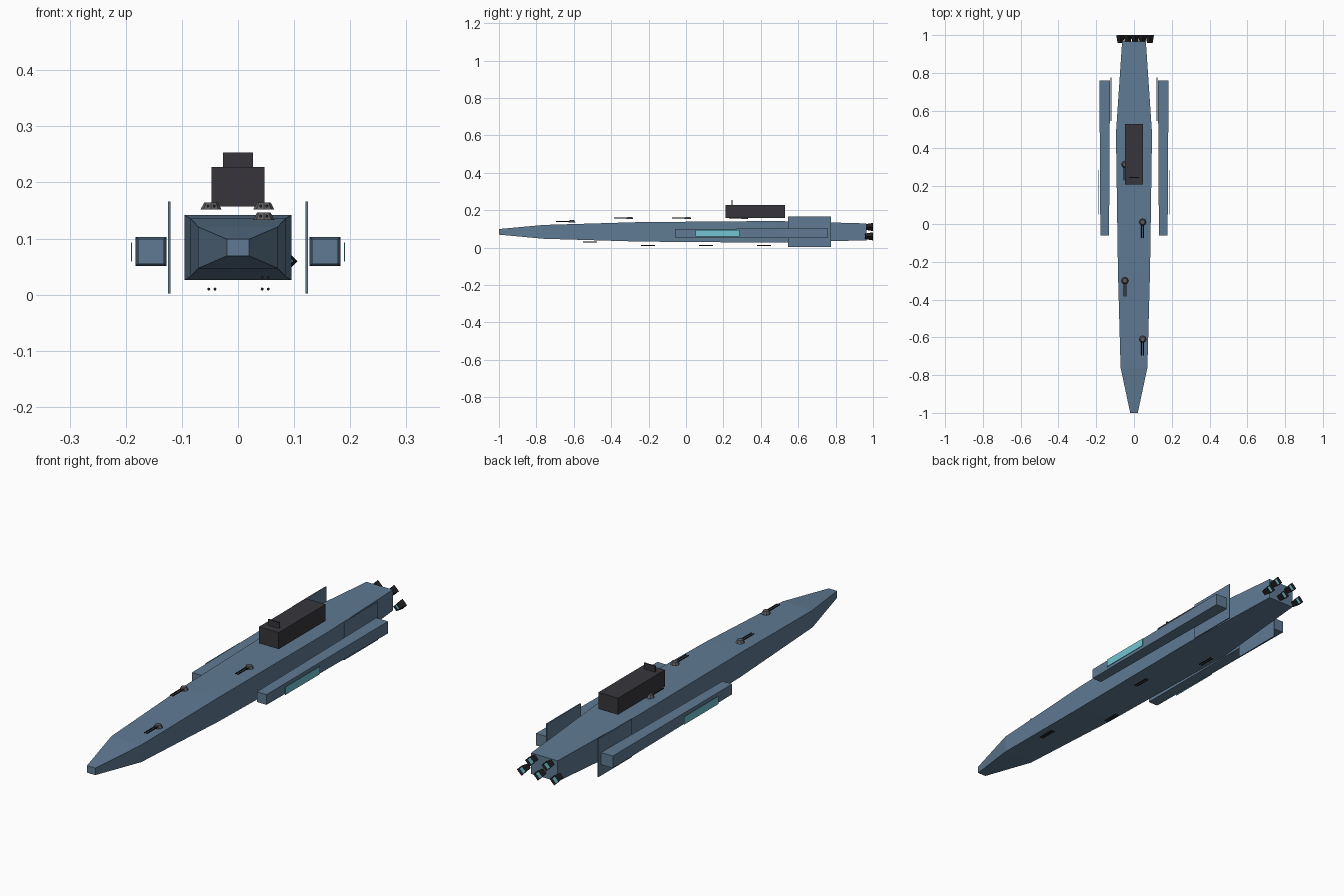
import bpy, bmesh, math
from mathutils import Matrix, Vector

cube = bpy.data.objects.get("Cube")
if cube:
    bpy.data.objects.remove(cube)


def material(name, rgb):
    m = bpy.data.materials.new(name)
    m.use_nodes = True
    m.diffuse_color = (*rgb, 1)
    m.node_tree.nodes["Principled BSDF"].inputs["Base Color"].default_value = (*rgb, 1)
    return m


BLUE = material("steel blue", (0.115, 0.195, 0.29))
DARK = material("charcoal", (0.038, 0.036, 0.043))
CYAN = material("cyan glow", (0.17, 0.55, 0.65))
BLACK = material("gun black", (0.014, 0.014, 0.016))
GREY = material("turret grey", (0.11, 0.11, 0.12))


def finish(name, bm, mat):
    bmesh.ops.recalc_face_normals(bm, faces=bm.faces)
    mesh = bpy.data.meshes.new(name)
    bm.to_mesh(mesh)
    bm.free()
    mesh.materials.append(mat)
    ob = bpy.data.objects.new(name, mesh)
    bpy.context.collection.objects.link(ob)
    return ob


def loft(name, sections, mat, cx=0, cz=0):
    """Rectangular sections (y, half width, half height) joined along y."""
    bm = bmesh.new()
    rings = []
    for y, w, h in sections:
        corners = ((-w, -h), (w, -h), (w, h), (-w, h))
        rings.append([bm.verts.new((cx + x, y, cz + z)) for x, z in corners])
    for a, b in zip(rings, rings[1:]):
        for i in range(4):
            j = (i + 1) % 4
            bm.faces.new((a[i], a[j], b[j], b[i]))
    bm.faces.new(rings[0])
    bm.faces.new(rings[-1])
    return finish(name, bm, mat)


def box(name, lo, hi, mat):
    w, h = (hi[0] - lo[0]) / 2, (hi[2] - lo[2]) / 2
    return loft(name, [(lo[1], w, h), (hi[1], w, h)], mat, lo[0] + w, lo[2] + h)


def cone(name, centre, r1, r2, depth, sides, mat, along_y=False, caps=True):
    """Frustum from r1 to r2, along +z or along +y."""
    bm = bmesh.new()
    turn = Matrix.Rotation(-math.pi / 2, 4, "X") if along_y else Matrix()
    bmesh.ops.create_cone(bm, cap_ends=caps, segments=sides, radius1=r1, radius2=r2,
                          depth=depth, matrix=Matrix.Translation(Vector(centre)) @ turn)
    return finish(name, bm, mat)


# Hull
loft("hull", [(-1, 0.02, 0.015), (-0.76, 0.071, 0.037), (-0.25, 0.085, 0.052),
              (0.48, 0.0955, 0.058), (0.965, 0.063, 0.045)], BLUE, 0, 0.084)

# Bridge block and its sensor plate
box("bridge", (-0.047, 0.21, 0.157), (0.047, 0.53, 0.228), DARK)
box("sensor_plate", (-0.027, 0.243, 0.228), (0.027, 0.249, 0.253), DARK)

# Side pods, light panels and fins
for side, s in (("left", 1), ("right", -1)):
    loft(side + "_pod", [(-0.06, 0.023, 0.022), (0.76, 0.028, 0.026)], BLUE, s * 0.155, 0.077)
    x = s * 0.19
    box(side + "_light_panel", (x - 0.001, 0.05, 0.059), (x + 0.001, 0.285, 0.093), CYAN)
    x = s * 0.1225
    box(side + "_fin", (x - 0.0025, 0.545, 0.002), (x + 0.0025, 0.775, 0.166), BLUE)


def barrels(name, x, y0, y1, z):
    for i, dx in enumerate((-0.0055, 0.0055)):
        cone(f"{name}_barrel_{i + 1}", (x + dx, (y0 + y1) / 2, z),
             0.0027, 0.0027, y1 - y0, 8, BLACK, True)


# Upper turrets, alternating sides
for i, (x, y, z) in enumerate(((0.046, -0.61, 0.14), (-0.048, -0.3, 0.158),
                               (0.046, 0.01, 0.158), (-0.048, 0.315, 0.158))):
    name = f"upper_turret_{i + 1}"
    cone(name, (x, y, z), 0.019, 0.012, 0.013, 8, GREY)
    barrels(name, x, y - 0.085, y - 0.01, z)

# Lower guns, alternating sides
for i in range(4):
    x = 0.0485 if i % 2 == 0 else -0.0465
    y = -0.55 + 0.31 * i
    barrels(f"lower_gun_{i + 1}", x, y, y + 0.075, 0.031 if i == 0 else 0.01)

# Zigzag of engine nozzles with glowing throats
for i in range(5):
    x, z = -0.072 + 0.039 * i, 0.06 if i % 2 == 0 else 0.11
    cone(f"nozzle_{i + 1}", (x, 0.979, z), 0.015, 0.022, 0.042, 4, BLACK, True, False)
    cone(f"nozzle_glow_{i + 1}", (x, 0.979, z), 0.014, 0.018, 0.02, 4, CYAN, True)
